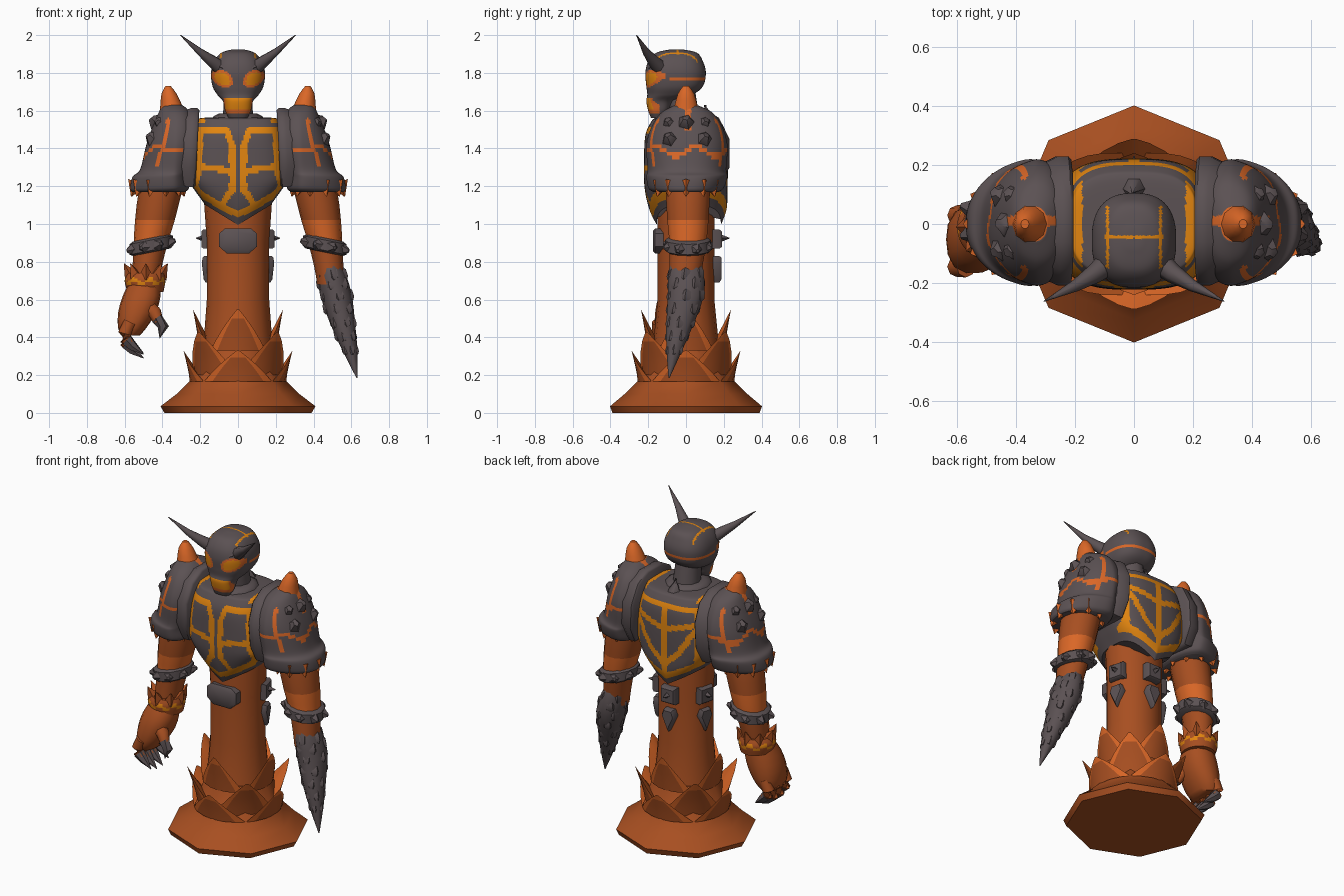
import bpy, bmesh, math, random
from mathutils import Vector as V

if "Cube" in bpy.data.objects:
    bpy.data.objects.remove(bpy.data.objects["Cube"])
random.seed(4)
TAU = math.tau

def mat(name, c):
    m = bpy.data.materials.new(name)
    m.diffuse_color = (*c, 1)
    m.use_nodes = True
    m.node_tree.nodes["Principled BSDF"].inputs["Base Color"].default_value = m.diffuse_color
    return m

STONE = mat("dark stone", (0.105, 0.083, 0.087))
CLAY = mat("burnt orange", (0.39, 0.078, 0.015))
FLAME = mat("bright orange", (0.70, 0.135, 0.02))
GLOW = mat("molten yellow", (0.76, 0.235, 0.005))

def finish(name, bm, mats, rule=None):
    bmesh.ops.recalc_face_normals(bm, faces=bm.faces)
    if rule:
        for f in bm.faces:
            f.material_index = rule(f.calc_center_median())
    me = bpy.data.meshes.new(name)
    bm.to_mesh(me)
    bm.free()
    for m in mats:
        me.materials.append(m)
    ob = bpy.data.objects.new(name, me)
    bpy.context.collection.objects.link(ob)
    return ob

def skin(bm, loops):
    """Bridge a list of vertex loops and cap both ends."""
    rows = [[bm.verts.new(p) for p in l] for l in loops]
    n = len(rows[0])
    for a, b in zip(rows, rows[1:]):
        for i in range(n):
            bm.faces.new((a[i], a[(i + 1) % n], b[(i + 1) % n], b[i]))
    bm.faces.new(rows[0])
    bm.faces.new(rows[-1])

def smooth_rings(rings, k):
    out = []
    for i in range(len(rings) - 1):
        p = [rings[max(0, min(len(rings) - 1, i + j))] for j in (-1, 0, 1, 2)]
        for s in range(k):
            t = s / k
            out.append([0.5 * (2 * b + (c - a) * t + (2 * a - 5 * b + 4 * c - d) * t * t
                               + (3 * b - a - 3 * c + d) * t ** 3) for a, b, c, d in zip(*p)])
    return out + [rings[-1]]

def loft(name, rings, mats, n=16, k=1, p=2, rule=None, s=1, warp=None):
    """Stack of superellipse rings (cx, cy, z, rx, ry)."""
    loops = []
    for cx, cy, z, rx, ry in smooth_rings(rings, k):
        loop = []
        for i in range(n):
            c, d = math.cos(TAU * i / n), math.sin(TAU * i / n)
            g = (abs(c) ** p + abs(d) ** p) ** (-1 / p)
            q = V((cx + rx * c * g, cy + ry * d * g, z))
            q = warp(q) if warp else q
            loop.append((q.x * s, q.y, q.z))
        loops.append(loop)
    bm = bmesh.new()
    skin(bm, loops)
    return finish(name, bm, mats, rule)

def tube(bm, pts, radii, n=8):
    pts, loops = [V(p) for p in pts], []
    for i, (p, r) in enumerate(zip(pts, radii)):
        d = pts[min(i + 1, len(pts) - 1)] - pts[max(i - 1, 0)]
        q = d.to_track_quat('Z', 'Y')
        loops.append([p + q @ V((r * math.cos(TAU * j / n), r * math.sin(TAU * j / n), 0)) for j in range(n)])
    skin(bm, loops)

def tubes(name, items, m, n=8):
    bm = bmesh.new()
    for pts, radii in items:
        tube(bm, pts, radii, n)
    return finish(name, bm, [m])

def near(u, v, lines, w):
    """True when (u, v) lies within w of any polyline."""
    for line in lines:
        for a, b in zip(line, line[1:]):
            a, b, q = V(a), V(b), V((u, v))
            t = max(0, min(1, (q - a).dot(b - a) / (b - a).length_squared))
            if (a + (b - a) * t - q).length < w:
                return True
    return False

def polar(a, r, z):
    return V((r * math.cos(a), r * math.sin(a), z))

# Base skirt and column
loft("base", [(0, 0, 0, .39, .39), (0, 0, .035, .41, .402), (0, 0, .1, .325, .325), (0, 0, .17, .255, .255),
              (0, 0, .36, .19, .19)], [CLAY], 8)
loft("column", [(0, 0, .15, .21, .21), (0, 0, .4, .18, .17), (0, 0, .6, .165, .15), (0, 0, .9, .165, .15),
                (0, 0, 1.12, .18, .15)], [CLAY], 16)

# Pointed petals wrapped round the column, with bright borders, in three tiers
bm = bmesh.new()
US, TS = (-1, -.72, -.35, 0, .35, .72, 1), (0, .25, .5, .76, .97)
for start, zb, zt, rb, rt in ((0, .33, .555, .205, .24), (TAU / 8, .2, .435, .235, .30), (0, .165, .335, .255, .29)):
    for i in range(4):
        a, da = start + i * TAU / 4, TAU / 8
        rows = [[bm.verts.new(polar(a + u * da * (1 - t), rb + (rt - rb) * t ** 1.3, zb + (zt - zb) * t)) for u in US]
                for t in TS]
        back = bm.verts.new(polar(a, rb - .08, zb))
        for j, (lo, hi) in enumerate(zip(rows, rows[1:])):
            for k in range(6):
                f = bm.faces.new((lo[k], lo[k + 1], hi[k + 1], hi[k]))
                f.material_index = int(k in (0, 5) or j == 3)
            bm.faces.new((lo[0], hi[0], back)).material_index = 1
            bm.faces.new((lo[-1], hi[-1], back)).material_index = 1
        bm.faces.new(rows[-1] + [back]).material_index = 1
finish("petals", bm, [CLAY, FLAME])

# Belt plates, studs and pendants
def plate(bm, ang, outline, r, depth):
    a = math.radians(ang)
    out, side = polar(a, 1, 0), polar(a + TAU / 4, 1, 0)
    cz = sum(v for u, v in outline) / len(outline)
    skin(bm, [[out * (r + d) + side * u * k + V((0, 0, cz + (v - cz) * k)) for u, v in outline]
              for d, k in ((-.03, 1), (depth * .6, 1), (depth, .82))])

bm = bmesh.new()
plate(bm, 270, [(-.1, .95), (-.1, .88), (-.06, .845), (.06, .845), (.1, .88), (.1, .95), (.07, .975), (-.07, .975)], .15, .025)
for ang in (15, 90, 165):
    plate(bm, ang, [(-.05, .87), (.05, .87), (.05, .97), (-.05, .97)], .16, .03)
    plate(bm, ang, [(0, .69), (.045, .79), (.03, .83), (-.03, .83), (-.045, .79)], .16, .028)
    a = math.radians(ang)
    tube(bm, [polar(a, .16, .925), polar(a, .23, .925)], [.03, .002], 4)
finish("belt_plates", bm, [STONE])

# Torso with molten seams; the underside and flanks stay stone
FRONT = [[(.03, 1.17), (.03, 1.41), (.06, 1.495), (.2, 1.5), (.205, 1.3), (.23, 1.2), (.2, 1.16), (.1, 1.1), (0, 1.05)],
         [(.03, 1.27), (.09, 1.29), (.21, 1.305)], [(.03, 1.19), (.085, 1.1)]]
BACK = [[(0, 1.5), (0, 1.05)], [(0, 1.5), (.2, 1.5), (.21, 1.3), (.2, 1.16), (0, 1.055)],
        [(0, 1.36), (.21, 1.42)], [(0, 1.13), (.1, 1.23), (.21, 1.40)]]

def torso_rule(c):
    if c.z > 1.535:
        return int(.175 < abs(c.x) < .215)
    if abs(c.y) < .1 or c.z < 1.0 + .4 * abs(c.x):
        return 0
    return int(near(abs(c.x), c.z, FRONT if c.y < 0 else BACK, .017))

def torso_warp(q):
    q.z += max(0, (1.25 - q.z) / .25) * .6 * abs(q.x)
    return q

loft("torso", [(0, .015, .995, .175, .17), (0, .01, 1.08, .225, .205), (0, 0, 1.2, .262, .22), (0, 0, 1.35, .262, .222),
               (0, 0, 1.47, .24, .215), (0, 0, 1.54, .22, .185), (0, 0, 1.56, .2, .16), (0, 0, 1.565, .1, .1)],
     [STONE, GLOW], 160, 11, 3, torso_rule, warp=torso_warp)
loft("collar", [(0, -.03, 1.52, .145, .165), (0, -.025, 1.57, .13, .135), (0, -.02, 1.585, .1, .1)], [STONE], 12)
loft("neck", [(0, 0, 1.5, .085, .085), (0, -.03, 1.72, .07, .08)], [STONE], 10)
tubes("nape_spike", [([(0, .1, 1.5), (0, .12, 1.56), (0, .1, 1.63)], [.05, .04, .008])], STONE, 6)

# Head with glowing eyes, mouth and cracks
def head_rule(c):
    x = abs(c.x)
    if c.y < -.09:
        e = ((x - .083) / .044) ** 2 + ((c.z - 1.77 - (x - .085) * .3) / .034) ** 2
        if e < 1.7:
            return 2 if e < .9 else 1
        if c.y < -.14 and x < .075 and 1.585 < c.z < 1.665:
            return 2 if c.z > 1.605 and x < .066 else 1
    elif abs(c.z - 1.77) < .007:
        return 1
    if c.z > 1.84 and math.hypot(x, c.y + .05) > .005:
        return 2 if abs(c.y + .045) < .006 and x < .1 or (abs(x - .09) < .005 and -.15 < c.y < .06) else 0
    return 0

loft("head", [(0, -.15, 1.56, .05, .035), (0, -.145, 1.6, .068, .055), (0, -.135, 1.65, .08, .075),
              (0, -.085, 1.685, .11, .12), (0, -.06, 1.73, .135, .15), (0, -.055, 1.8, .143, .16),
              (0, -.055, 1.86, .127, .145), (0, -.05, 1.905, .09, .11), (0, -.05, 1.922, .04, .045), (0, -.05, 1.925, .004, .004)],
     [STONE, FLAME, GLOW], 96, 9, 2.5, head_rule)
for s in (-1, 1):
    tubes("horn", [([(s * .085, -.13, 1.82), (s * .135, -.17, 1.86), (s * .2, -.21, 1.91), (s * .305, -.262, 2.0)],
                    [.042, .033, .02, .002])], STONE, 8)
    tubes("brow", [([(s * .03, -.195, 1.815), (s * .07, -.18, 1.825), (s * .12, -.14, 1.85)], [.012, .02, .02])], STONE, 6)

# Shoulders and arms, mirrored
def shoulder_rule(c):
    x = abs(c.x)
    if c.z < 1.27:
        return 0
    if abs(c.z - 1.385 - .025 * math.sin(c.y * 30)) < .013 and x > .29:
        return 1
    if near(x, c.z, [[(.37, 1.55), (.385, 1.45), (.43, 1.31)]], .01) and abs(c.y) > .06:
        return 1
    return int(abs(c.y - .01) < .018 and (c.z > 1.4 and x < .35 or c.z > 1.5))

def taper(q):
    q.y *= 1 - max(0, q.x - .33) * 1.5
    return q

for s in (-1, 1):
    loft("shoulder_guard", [(.42, 0, 1.17, .14, .19), (.415, 0, 1.19, .155, .215), (.408, .005, 1.25, .15, .23),
                            (.38, .005, 1.29, .138, .215), (.35, .005, 1.42, .135, .215), (.335, .005, 1.52, .115, .185),
                            (.335, .005, 1.59, .085, .135), (.345, 0, 1.63, .05, .06)],
         [STONE, FLAME], 80, 7, 2.5, shoulder_rule, s, taper)
    loft("shoulder_tip", [(.345, 0, 1.56, .075, .08), (.352, 0, 1.62, .06, .065), (.365, 0, 1.69, .04, .045),
                          (.37, 0, 1.73, .014, .016)], [FLAME], 10, 2, s=s)
    # Raised inner flange
    bm = bmesh.new()
    prof = [(-.15, 1.2), (-.2, 1.3), (-.205, 1.45), (-.15, 1.56), (-.06, 1.61), (.08, 1.61), (.17, 1.56),
            (.225, 1.45), (.225, 1.3), (.17, 1.2)]
    skin(bm, [[(s * (x + (1.6 - z) * .05), y * k, 1.4 + (z - 1.4) * k) for y, z in prof]
              for x, k in ((.205, .97), (.215, 1.02), (.25, 1.02), (.29, .93))])
    finish("shoulder_flange", bm, [STONE])
    # Chipped shoulder studs and ragged fringe
    tubes("shoulder_studs", [([(s * (x - .06), y * .8, z - .02), (s * x, y * .95, z), (s * (x + .02), y * 1.08, z + .022)],
                              [.06, .045, .018]) for x, y, z in
                             ((.41, -.09, 1.53), (.41, .1, 1.53), (.455, -.09, 1.45),
                              (.455, .1, 1.45), (.44, 0, 1.54))], STONE, 5)
    tubes("fringe", [([(s * (.42 + .115 * math.cos(a)), .14 * math.sin(a), 1.22),
                       (s * (.425 + .14 * math.cos(a)), .16 * math.sin(a), 1.145)], [.05, .002])
                     for a in [i * TAU / 10 for i in range(10)]], FLAME, 4)
    loft("arm", [(.38, .01, 1.3, .11, .12), (.41, .01, 1.18, .115, .12), (.44, .01, 1.02, .105, .112),
                 (.462, .01, .9, .09, .1), (.48, 0, .78, .078, .09), (.49, -.01, .68, .07, .08)],
         [CLAY, FLAME], 14, 2, rule=lambda c: int(.92 < c.z < 1.0), s=s)
    # Spiked arm band
    tilt = lambda q: V((q.x, q.y, q.z - (q.x - .46) * .2))
    loft("arm_band", [(.46, .01, .85, .095, .105), (.46, .01, .86, .115, .122), (.46, .01, .915, .115, .122),
                      (.46, .01, .927, .095, .105)], [STONE], 12, s=s, warp=tilt)
    tubes("band_spikes", [([(s * (.46 + .1 * math.cos(a)), .01 + .11 * math.sin(a), .885 - .02 * math.cos(a)),
                            (s * (.46 + .138 * math.cos(a)), .01 + .137 * math.sin(a), .885 - .03 * math.cos(a))],
                           [.036, .01]) for a in [(i + .5) * TAU / 8 for i in range(8)]], STONE, 5)

# Scaled spike forearm on the +x side
SPIKE = [(.485, 0, .79, .055, .085), (.495, 0, .73, .077, .1), (.52, 0, .62, .084, .1), (.552, -.03, .48, .067, .078),
         (.59, -.06, .34, .042, .046), (.63, -.09, .185, .003, .003)]
loft("spike_arm", SPIKE, [STONE], 10, 2)
items = []
for j, (cx, cy, z, rx, ry) in enumerate(smooth_rings(SPIKE, 2)[2:9]):
    for i in range(5):
        a = (i + j % 2 / 2) * TAU / 5 + random.uniform(-.15, .15)
        at = lambda k, dz: (cx + rx * k * math.cos(a) - dz * .25, cy + ry * k * math.sin(a) + dz * .2, z + dz)
        items.append(([at(.68, .04), at(.7, .02), at(.76, -.015), at(.8, -.03)], [rx * k for k in (.2, .38, .36, .2)]))
tubes("spike_scales", items, STONE, 5)

# Clawed hand on the -x side with flaming cuff
loft("cuff", [(-.49, -.01, .64, .095, .1), (-.492, -.01, .7, .108, .112), (-.487, -.01, .74, .095, .1)],
     [CLAY, GLOW], 32, 8, rule=lambda c: int(abs(c.z - .695 - .014 * math.sin(8 * math.atan2(c.y + .01, c.x + .49))) < .011))
tubes("cuff_flames", [([(-.488 + .075 * math.cos(a), -.01 + .08 * math.sin(a), .72),
                        (-.488 + .115 * math.cos(a), -.01 + .115 * math.sin(a), .79)], [.04, .002])
                      for a in [i * TAU / 8 for i in range(8)]], CLAY, 4)
loft("palm", [(-.495, -.02, .7, .075, .08), (-.51, -.04, .62, .1, .105), (-.535, -.05, .53, .1, .115),
              (-.56, -.055, .45, .075, .11), (-.57, -.055, .41, .05, .09)], [CLAY], 14, 2, 2.4)
fing, claws = [], []
for i in range(4):
    y, dz = -.145 + i * .058, (.02, 0, 0, .025)[i]
    fing.append(([(-.57, y, .48), (-.6, y, .42), (-.595, y, .37 + dz), (-.57, y, .345 + dz)], [.036, .035, .031, .026]))
    claws.append(([(-.59, y, .365 + dz), (-.555, y, .33 + dz), (-.5, y - .01, .29 + dz)], [.034, .025, .002]))
fing.append(([(-.49, -.09, .56), (-.44, -.12, .53), (-.42, -.13, .48)], [.05, .038, .028]))
claws.append(([(-.43, -.13, .5), (-.395, -.135, .455), (-.415, -.14, .395)], [.034, .03, .002]))
tubes("fingers", fing, CLAY)
tubes("claws", claws, STONE, 6)

# Soft shading with crisp edges
for ob in bpy.data.objects:
    ob.select_set(True)
    bpy.context.view_layer.objects.active = ob
bpy.ops.object.shade_smooth_by_angle(angle=math.radians(48))
